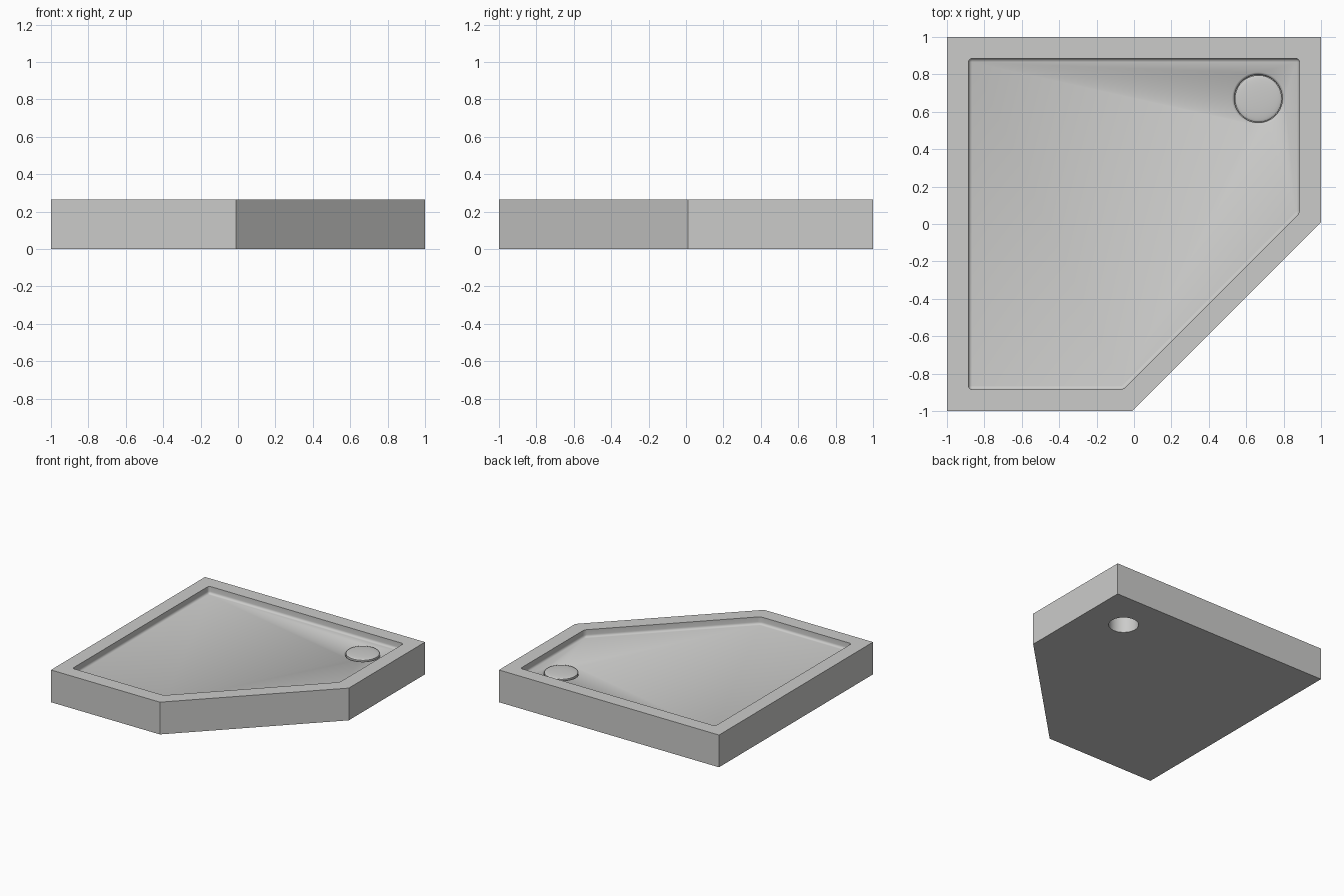
import bpy, bmesh, math
from mathutils import Vector

cube = bpy.data.objects.get("Cube")
if cube:
    bpy.data.objects.remove(cube)

HEIGHT, FLOOR, RIM = 0.265, 0.205, 0.115
DRAIN = Vector((0.665, 0.67, 0))
OUTLINE = [(-1, -1), (-0.01, -1), (1, 0.01), (1, 1), (-1, 1)]

enamel = bpy.data.materials.new("grey_enamel")
enamel.use_nodes = True
enamel.diffuse_color = (0.6, 0.6, 0.59, 1)
enamel.node_tree.nodes["Principled BSDF"].inputs["Base Color"].default_value = (0.6, 0.6, 0.59, 1)


def finish(name, bm):
    bmesh.ops.recalc_face_normals(bm, faces=bm.faces)
    mesh = bpy.data.meshes.new(name)
    bm.to_mesh(mesh)
    bm.free()
    mesh.materials.append(enamel)
    obj = bpy.data.objects.new(name, mesh)
    bpy.context.collection.objects.link(obj)
    return obj


def prism(points, z0, z1):
    bm = bmesh.new()
    face = bm.faces.new([bm.verts.new((x, y, z0)) for x, y in points])
    out = bmesh.ops.extrude_face_region(bm, geom=[face])
    top = [v for v in out["geom"] if isinstance(v, bmesh.types.BMVert)]
    bmesh.ops.translate(bm, verts=top, vec=(0, 0, z1 - z0))
    # The starting face is kept as the prism's underside
    if not any(f.calc_center_median().z < z0 + 1e-5 for f in bm.faces):
        bm.faces.new([v for v in bm.verts if v.co.z < z0 + 1e-5])
    return bm


def inset(points, d):
    """Move every edge of a counter-clockwise outline inward by d."""
    result = []
    for i, p in enumerate(points):
        p = Vector(p)
        a = (p - Vector(points[i - 1])).normalized()
        b = (Vector(points[(i + 1) % len(points)]) - p).normalized()
        na, nb = Vector((-a.y, a.x)), Vector((-b.y, b.x))
        result.append(tuple(p + (na + nb) * d / (1 + na.dot(nb))))
    return result


def lathe(name, profile, sides=64):
    """Closed turned solid around the drain axis; profile is (radius, z)."""
    bm = bmesh.new()
    rings = [[bm.verts.new((DRAIN.x + r * math.cos(math.tau * i / sides),
                            DRAIN.y + r * math.sin(math.tau * i / sides), z))
              for i in range(sides)] for r, z in profile]
    for low, high in zip(rings, rings[1:]):
        for i in range(sides):
            j = (i + 1) % sides
            bm.faces.new((low[i], low[j], high[j], high[i]))
    bm.faces.new(rings[0])
    bm.faces.new(rings[-1])
    return finish(name, bm)


def smooth(obj):
    bpy.ops.object.select_all(action="DESELECT")
    obj.select_set(True)
    bpy.context.view_layer.objects.active = obj
    bpy.ops.object.shade_smooth_by_angle(angle=math.radians(35))


# Tray body
tray = finish("shower_tray", prism(OUTLINE, 0, HEIGHT))

# Recess cutter with rounded corners and rounded floor edge
bm = prism(inset(OUTLINE, RIM), FLOOR, HEIGHT + 0.1)
edges = [e for e in bm.edges if min(v.co.z for v in e.verts) < FLOOR + 1e-5]
bmesh.ops.bevel(bm, geom=edges, offset=0.02, segments=4, profile=0.5, affect="EDGES")
recess = finish("recess_cutter", bm)

# Drain cutter: straight pipe with a flared mouth
drain = lathe("drain_cutter", [(0.112, -0.1), (0.112, 0.17), (0.128, 0.17), (0.128, 0.19),
                               (0.132, 0.199), (0.141, FLOOR), (0.141, 0.4)])

for cutter in (recess, drain):
    cutter.hide_render = True
    mod = tray.modifiers.new(cutter.name, "BOOLEAN")
    mod.operation, mod.solver, mod.object = "DIFFERENCE", "EXACT", cutter
bpy.ops.object.select_all(action="DESELECT")
bpy.context.view_layer.objects.active = tray
tray.select_set(True)
for mod in list(tray.modifiers):
    bpy.ops.object.modifier_apply(modifier=mod.name)
for cutter in (recess, drain):
    bpy.data.objects.remove(cutter)
smooth(tray)

# Domed drain cover
dome = [(0.125 * math.cos(a), 0.21 + 0.012 * math.sin(a))
        for a in (math.radians(d) for d in range(0, 90, 12))]
smooth(lathe("drain_cover", [(0.125, 0.17)] + dome))
